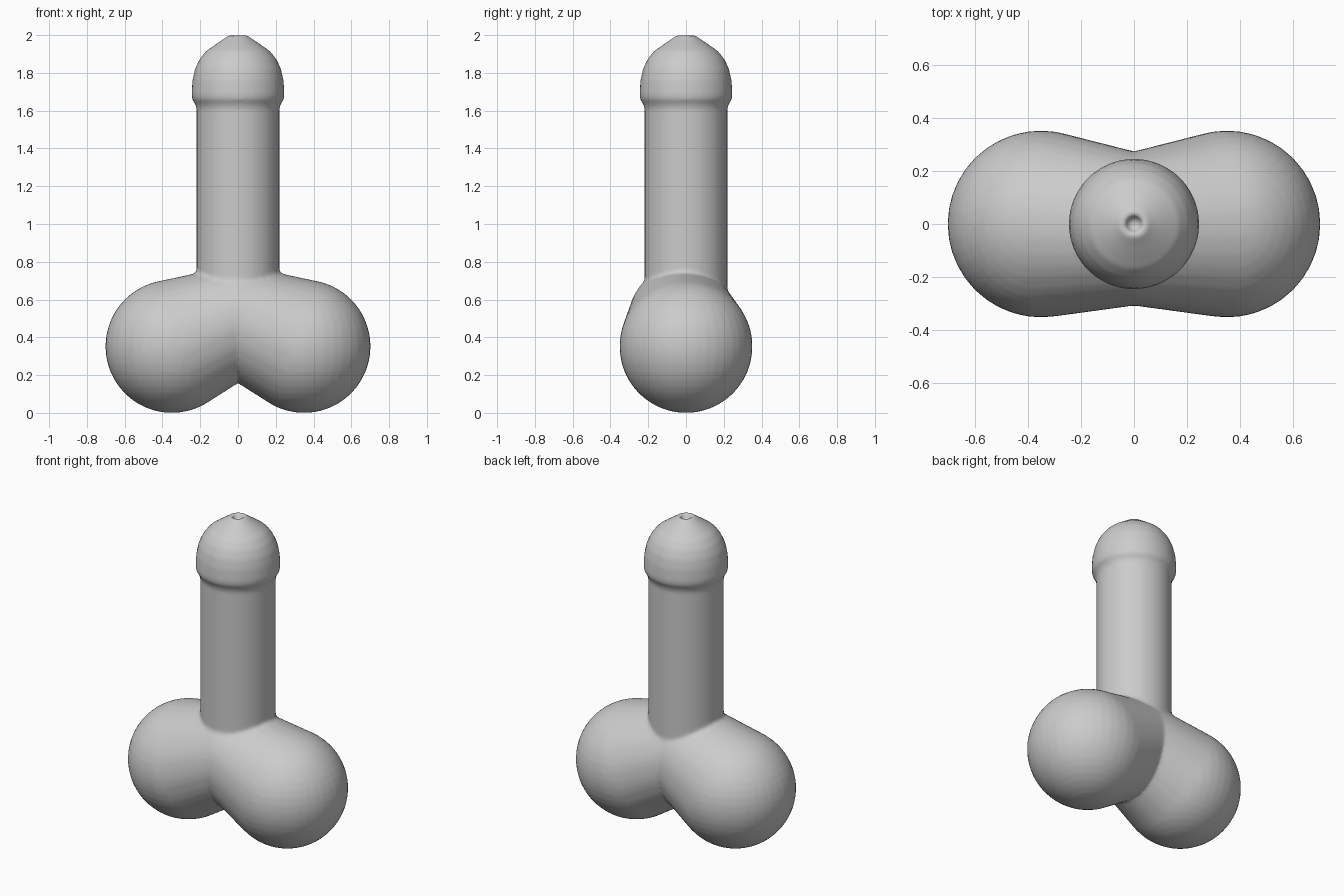
import bpy, bmesh, math
from mathutils import Matrix, Vector

if "Cube" in bpy.data.objects:
    bpy.data.objects.remove(bpy.data.objects["Cube"])


def hull_lobe(bm, balls):
    # Convex skin stretched over a set of spheres
    part = bmesh.new()
    for centre, r in balls:
        bmesh.ops.create_uvsphere(part, u_segments=40, v_segments=24, radius=r,
                                  matrix=Matrix.Translation(centre))
    res = bmesh.ops.convex_hull(part, input=part.verts[:])
    junk = {g for g in res["geom_interior"] + res["geom_unused"]
            if isinstance(g, bmesh.types.BMVert)}
    bmesh.ops.delete(part, geom=list(junk), context='VERTS')
    add_part(bm, part)


def lathe(bm, profile, segs=48):
    # Closed solid turned around z
    part = bmesh.new()
    pts = [part.verts.new((r, 0, z)) for r, z in profile]
    edges = [part.edges.new(p) for p in zip(pts, pts[1:])]
    bmesh.ops.spin(part, geom=pts + edges, cent=(0, 0, 0), axis=(0, 0, 1),
                   angle=math.tau, steps=segs)
    bmesh.ops.remove_doubles(part, verts=part.verts[:], dist=0.0005)
    add_part(bm, part)


def add_part(bm, part):
    bmesh.ops.recalc_face_normals(part, faces=part.faces[:])
    me = bpy.data.meshes.new("part")
    part.to_mesh(me)
    part.free()
    bm.from_mesh(me)
    bpy.data.meshes.remove(me)


bm = bmesh.new()

# Two rounded base lobes, each tapering into the centre
for s in (-1, 1):
    hull_lobe(bm, [(Vector((s * 0.35, 0, 0.352)), 0.352),
                   (Vector((0, -0.02, 0.495)), 0.285)])

# Column with flared, domed cap and small dimple on top
lathe(bm, [(0, 0.45), (0.219, 0.45), (0.219, 1.61), (0.228, 1.64),
           (0.243, 1.66), (0.246, 1.69), (0.241, 1.76), (0.228, 1.82),
           (0.205, 1.87), (0.17, 1.915), (0.12, 1.95), (0.075, 1.98),
           (0.045, 2.002), (0.033, 2.0), (0.028, 1.97), (0, 1.965)])

me = bpy.data.meshes.new("column_sculpture")
bm.to_mesh(me)
bm.free()
obj = bpy.data.objects.new("column_sculpture", me)
bpy.context.collection.objects.link(obj)

# Fuse the parts into one skin with soft joins
fuse = obj.modifiers.new("fuse", 'REMESH')
fuse.mode = 'VOXEL'
fuse.voxel_size = 0.012
fuse.use_smooth_shade = True
soften = obj.modifiers.new("soften", 'SMOOTH')
soften.factor = 0.5
soften.iterations = 4
